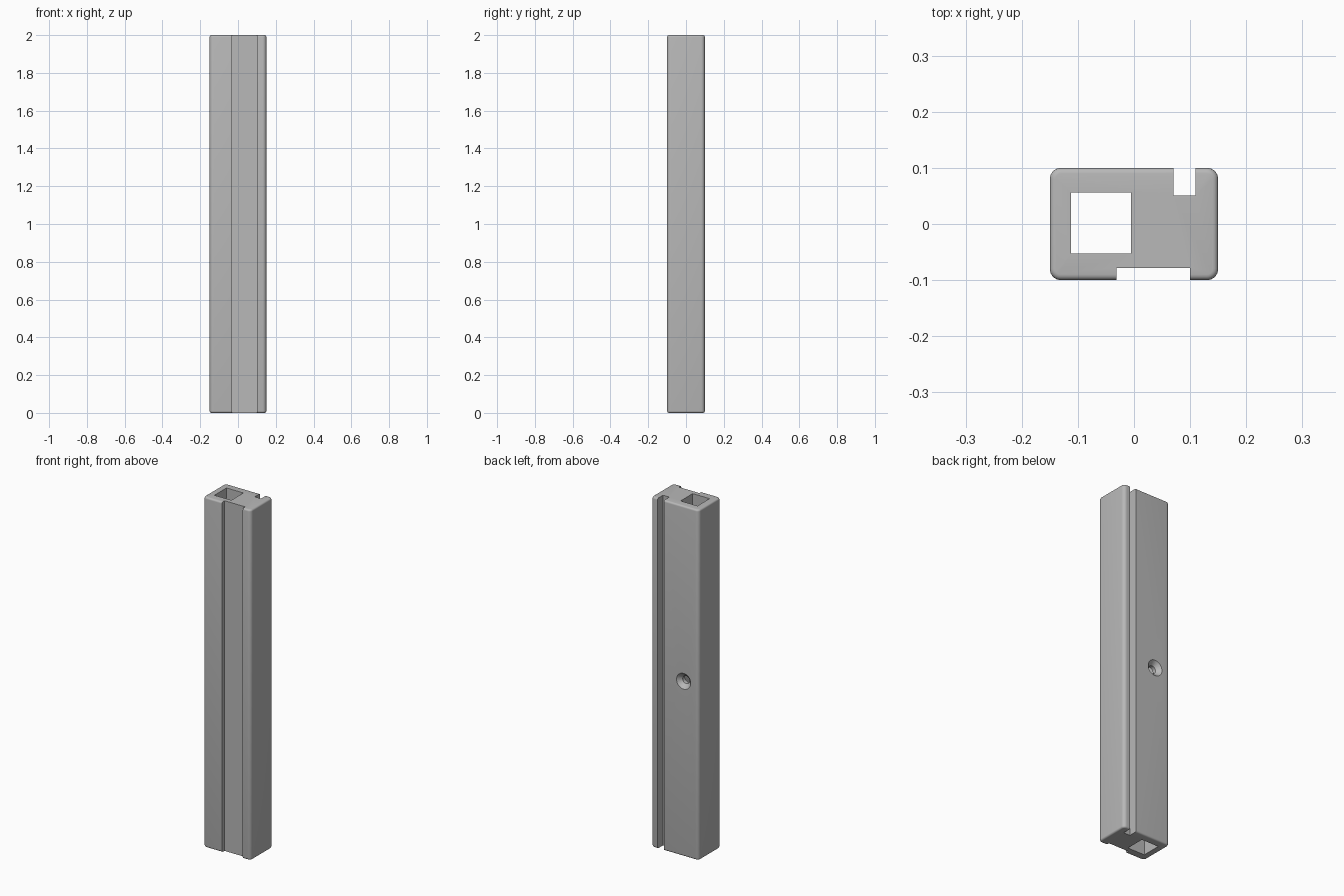
import bpy, bmesh, math
from mathutils import Matrix

cube = bpy.data.objects.get("Cube")
if cube:
    bpy.data.objects.remove(cube, do_unlink=True)

WIDTH, DEPTH, HEIGHT = 0.30, 0.20, 2.0
CORNER, RIM = 0.02, 0.01

grey = bpy.data.materials.new("plain_grey")
grey.use_nodes = True
colour = (0.48, 0.48, 0.48, 1)
grey.diffuse_color = colour
grey.node_tree.nodes["Principled BSDF"].inputs["Base Color"].default_value = colour


def make_object(name, bm):
    bmesh.ops.recalc_face_normals(bm, faces=bm.faces)
    mesh = bpy.data.meshes.new(name)
    bm.to_mesh(mesh)
    bm.free()
    mesh.materials.append(grey)
    obj = bpy.data.objects.new(name, mesh)
    bpy.context.collection.objects.link(obj)
    return obj


def block(bm, x0, x1, y0, y1, z0, z1):
    """Add a box given by its limits."""
    place = Matrix.Translation(((x0 + x1) / 2, (y0 + y1) / 2, (z0 + z1) / 2))
    size = Matrix.Diagonal((x1 - x0, y1 - y0, z1 - z0, 1))
    bmesh.ops.create_cube(bm, size=1, matrix=place @ size)


def cut(target, name, bm):
    """Subtract a temporary cutter from the target."""
    cutter = make_object(name, bm)
    cutter.hide_render = True
    mod = target.modifiers.new(name, "BOOLEAN")
    mod.operation = "DIFFERENCE"
    mod.solver = "EXACT"
    mod.object = cutter
    bpy.context.view_layer.objects.active = target
    bpy.ops.object.modifier_apply(modifier=mod.name)
    bpy.data.objects.remove(cutter, do_unlink=True)


# Bar with rounded long edges and softened ends
bm = bmesh.new()
block(bm, -WIDTH / 2, WIDTH / 2, -DEPTH / 2, DEPTH / 2, 0, HEIGHT)
uprights = [e for e in bm.edges if abs(e.verts[0].co.z - e.verts[1].co.z) > 1]
bmesh.ops.bevel(bm, geom=uprights, offset=CORNER, segments=8, profile=0.5,
                affect="EDGES")
rims = [e for e in bm.edges if abs(e.verts[0].co.z - e.verts[1].co.z) < 0.001]
bmesh.ops.bevel(bm, geom=rims, offset=RIM, segments=4, profile=0.5,
                affect="EDGES")
bar = make_object("grooved_bar", bm)

# Full-length channels: square bore, shallow front groove, narrow back slot
channels = {
    "square_bore": (-0.112, -0.005, -0.053, 0.056),
    "front_groove": (-0.031, 0.10, -0.2, -0.078),
    "back_slot": (0.07, 0.11, 0.051, 0.2),
}
for name, limits in channels.items():
    bm = bmesh.new()
    block(bm, *limits, -0.1, HEIGHT + 0.1)
    cut(bar, name, bm)

# Countersunk screw hole from the back into the bore
hole_x, hole_z = -0.055, HEIGHT / 2
turn = Matrix.Rotation(-math.pi / 2, 4, "X")
for name, r0, r1, y0, y1 in (("screw_hole", 0.022, 0.022, 0.02, 0.13),
                             ("countersink", 0.02, 0.055, 0.075, 0.11)):
    bm = bmesh.new()
    bmesh.ops.create_cone(
        bm, cap_ends=True, segments=32, radius1=r0, radius2=r1, depth=y1 - y0,
        matrix=Matrix.Translation((hole_x, (y0 + y1) / 2, hole_z)) @ turn)
    cut(bar, name, bm)

# Smooth the rounded corners, keep the cut edges sharp
bpy.ops.object.select_all(action="DESELECT")
bar.select_set(True)
bpy.context.view_layer.objects.active = bar
bpy.ops.object.shade_smooth_by_angle(angle=math.radians(30))
